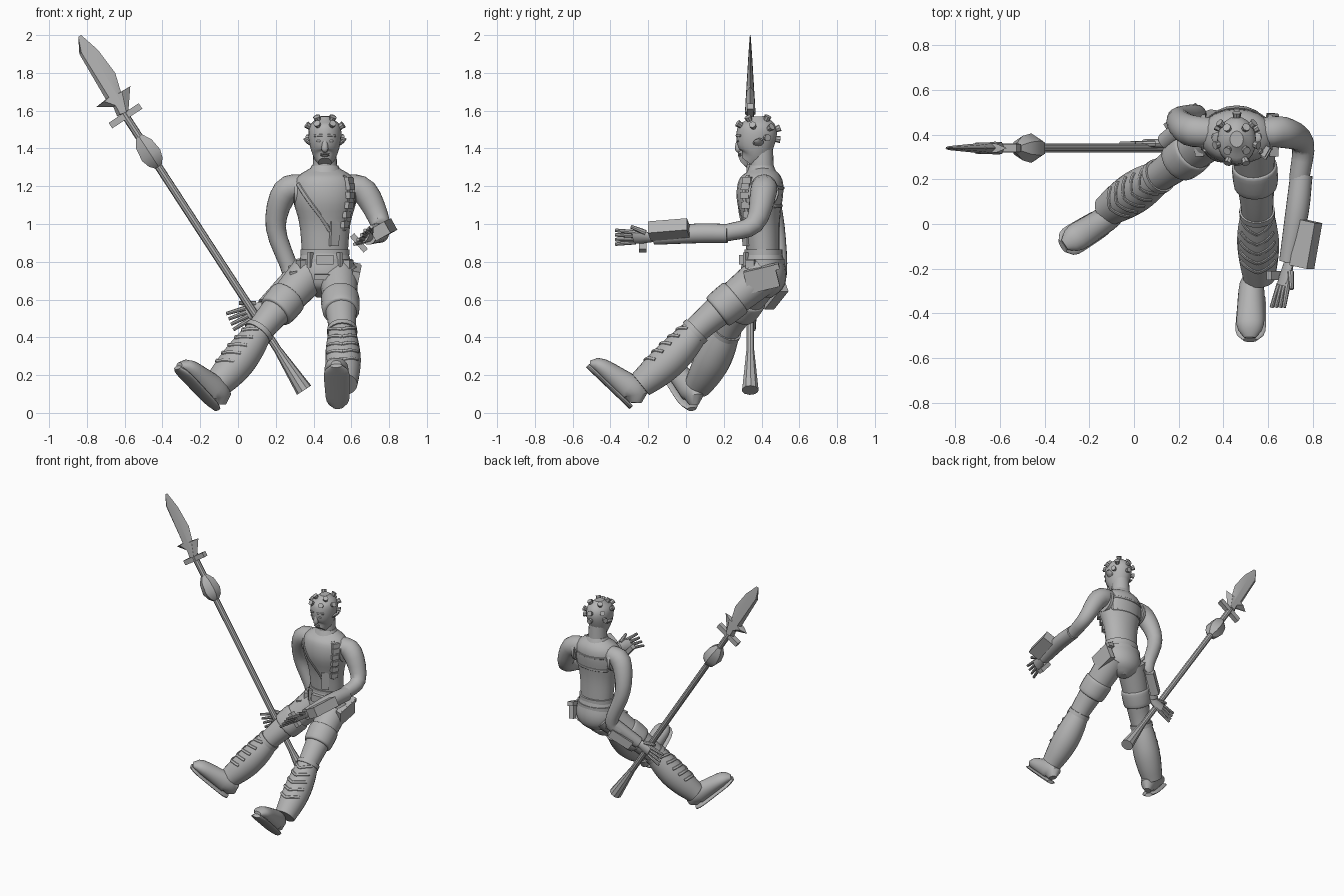
import bpy, bmesh
from math import sin, cos, pi
from mathutils import Vector, Matrix

if "Cube" in bpy.data.objects:
    bpy.data.objects.remove(bpy.data.objects["Cube"])

plain_grey = bpy.data.materials.new("plain_grey")
plain_grey.use_nodes = True
plain_grey.diffuse_color = (.45, .45, .45, 1)
plain_grey.node_tree.nodes["Principled BSDF"].inputs["Base Color"].default_value = plain_grey.diffuse_color

FRONT, BACK = -pi / 2, pi / 2
BODY_X = .46
ACROSS, DEPTH, UP = Vector((1, 0, 0)), Vector((0, 1, 0)), Vector((0, 0, 1))
parts = []


def finish(name, bm):
    bmesh.ops.recalc_face_normals(bm, faces=bm.faces)
    mesh = bpy.data.meshes.new(name)
    bm.to_mesh(mesh)
    bm.free()
    mesh.materials.append(plain_grey)
    part = bpy.data.objects.new(name, mesh)
    bpy.context.collection.objects.link(part)
    parts.append(part)


def loft(name, stations, hint=ACROSS, sides=20):
    """Skin ellipses (centre, half width, half depth) and return a surface sampler."""
    centres = [centre for centre, width, depth in stations]
    last = len(stations) - 1
    frames = []
    for i, (centre, width, depth) in enumerate(stations):
        along = (centres[min(i + 1, last)] - centres[max(i - 1, 0)]).normalized()
        u = (hint - along * hint.dot(along)).normalized()
        frames.append((centre, u * width, along.cross(u) * depth))

    def surface(fraction, angle, offset=0):
        place = fraction * last
        i = min(int(place), last - 1)
        centre, u, v = (a.lerp(b, place - i) for a, b in zip(frames[i], frames[i + 1]))
        reach = u * cos(angle) + v * sin(angle)
        return centre + reach + reach.normalized() * offset

    bm = bmesh.new()
    rings = [[bm.verts.new(surface(i / last, 2 * pi * k / sides)) for k in range(sides)]
             for i in range(last + 1)]
    for lower, upper in zip(rings, rings[1:]):
        for k in range(sides):
            bm.faces.new((lower[k - 1], lower[k], upper[k], upper[k - 1]))
    bm.faces.new(rings[0])
    bm.faces.new(rings[-1])
    finish(name, bm)
    return surface


def resample(knots, steps):
    """Smooth curve through the knots, radius included."""
    knots = [Vector(knot) for knot in knots]
    knots = [knots[0] * 2 - knots[1]] + knots + [knots[-1] * 2 - knots[-2]]
    points = []
    for a, b, c, d in zip(knots, knots[1:], knots[2:], knots[3:]):
        for i in range(steps):
            t = i / steps
            bend = (a * 2 - b * 5 + c * 4 - d) * t + (b * 3 - a - c * 3 + d) * t * t
            points.append(b + (c - a + bend) * t / 2)
    return points + [knots[-2]]


def tube(name, knots, hint=ACROSS, depth=1, sides=20, steps=4):
    """Round limb through knots (x, y, z, radius)."""
    curve = resample(knots, steps)
    return loft(name, [(p.xyz, p.w, p.w * depth) for p in curve], hint, sides)


def column(name, rows, depth, steps=4):
    """Upright body part from rows (y, z, half width)."""
    return tube(name, [(BODY_X, *row) for row in rows], depth=depth, steps=steps)


def rod(name, start, end, thick, tip, sides=8):
    tube(name, [(*start, thick), (*end, tip)], (start - end).orthogonal(), 1, sides, 1)


def band(name, surface, start, end, thick=.006):
    """Flat strip laid on a surface between two (fraction, angle) places."""
    start, end = Vector(start), Vector(end)
    middle = start.lerp(end, .5)
    outward = surface(*middle, 1) - surface(*middle)
    path = [surface(*start.lerp(end, i / 8), .002) for i in range(9)]
    loft(name, [(p, thick, thick * 2) for p in path], outward, 8)


def box(name, centre, size, x_axis=ACROSS, y_axis=DEPTH):
    x = Vector(x_axis).normalized()
    z = x.cross(Vector(y_axis)).normalized()
    turn = Matrix((x, z.cross(x), z)).transposed().to_4x4()
    bm = bmesh.new()
    bmesh.ops.create_cube(bm, size=1, matrix=Matrix.Translation(centre) @ turn @ Matrix.Diagonal((*size, 1)))
    finish(name, bm)


def stick(name, surface, fraction, angle, size):
    """Box of (thickness, width, height) that sits on a surface."""
    centre = surface(fraction, angle)
    outward = surface(fraction, angle, 1) - centre
    box(name, centre, size, outward, UP.cross(outward))


def ball(name, centre, size):
    bm = bmesh.new()
    bmesh.ops.create_uvsphere(bm, u_segments=12, v_segments=8, radius=1,
                              matrix=Matrix.Translation(centre) @ Matrix.Diagonal((*size, 1)))
    finish(name, bm)


# Torso, hips and belts
torso = column("torso", [(.41, .83, .12), (.4, 1, .135), (.39, 1.14, .17), (.4, 1.24, .155), (.4, 1.3, .07)], .72)
hips = column("hips", [(.42, .61, .04), (.42, .67, .13), (.41, .75, .15), (.41, .86, .12)], .8)
for height, radius in ((.85, .13), (.8, .145)):
    column("belt", [(.41, height - .015, radius), (.41, height + .015, radius)], .77, 1)
column("collar", [(.4, 1.27, .09), (.4, 1.31, .07)], .9)
stick("belt_buckle", hips, .85, FRONT, (.04, .09, .05))
stick("groin_flap", hips, .6, FRONT, (.03, .11, .03))
for side in (-1, 1):
    stick("belt_loop", hips, .85, FRONT + side * .6, (.03, .02, .08))
    stick("belt_pouch", hips, .75, FRONT + side, (.04, .05, .07))
    box("hip_pocket", (BODY_X + side * .16, .4, .71), (.04, .17, .12), (1, 0, -side * .2), (0, 1, .25))
    box("pocket_flap", (BODY_X + side * .16, .41, .76), (.046, .17, .03), (1, 0, -side * .2), (0, 1, .25))

# Chest straps, pouches and vest seams
band("chest_strap", torso, (.65, FRONT - 1), (.2, FRONT + .2))
band("shoulder_strap", torso, (.8, FRONT + .8), (.2, FRONT + .9))
stick("front_pouch", torso, .18, FRONT + .4, (.02, .05, .13))
for i in range(6):
    stick("chest_pouch", torso, .7 - i * .09, FRONT + .9, (.025, .05, .035))
for height in (.4, .65):
    band("back_seam", torso, (height, BACK - .9), (height, BACK + .9), .004)
for side in (-1, 1):
    band("side_seam", torso, (.4, BACK + side * .9), (.65, BACK + side * .9), .004)
    rod("armhole_trim", Vector((BODY_X + side * .14, .41, 1.17)), Vector((BODY_X + side * .16, .41, 1.17)),
        .082, .08, 20)

# Neck, head and face
column("neck", [(.4, 1.24, .068), (.4, 1.4, .06)], 1)
head = column("head", [(.33, 1.325, .035), (.36, 1.37, .066), (.37, 1.45, .086), (.38, 1.52, .08), (.38, 1.57, .03)],
              1.22)
column("nose", [(.28, 1.46, .009), (.275, 1.4, .018), (.285, 1.385, .01)], .9)
for height in (1.362, 1.371):
    ball("lip", (BODY_X, .286, height), (.024, .008, .005))
for side in (-1, 1):
    band("brow", head, (.52, FRONT + side * .15), (.52, FRONT + side * .7), .003)
    ball("eye", head(.44, FRONT + side * .4), (.014, .005, .006))
    ear = Vector((BODY_X + side * .07, .375, 1.42))
    tip = ear + Vector((side * .04, .02, .03))
    tube("ear", [(*ear, .024), (*ear.lerp(tip, .5), .027), (*tip, .012)], DEPTH, .4, 10)

# Rings of studs on the scalp
for height, count, turn in ((.55, 6, .5), (.72, 7, BACK), (.9, 4, .8)):
    for k in range(count):
        angle = 2 * pi * k / count + turn
        if height > .6 or sin(angle) > -.3:
            root = head(height, angle)
            outward = (root - Vector((BODY_X, .38, 1.46))).normalized()
            rod("scalp_stud", root - outward * .01, root + outward * .022, .014, .019)


# Legs with knee cuffs, ridged boots and shoes
def leg(side, hip, knee, ankle, heel, toe):
    hip, knee, ankle, heel, toe = (Vector(p) for p in (hip, knee, ankle, heel, toe))
    forward = (toe - heel).normalized()
    across = (knee - ankle).cross(forward).normalized()
    rise = forward.cross(across)
    tube(side + "_thigh", [(*hip, .105), (*hip.lerp(knee, .5), .092), (*knee, .075),
                           (*knee.lerp(ankle, .3), .066)], across)
    tube(side + "_knee_cuff", [(*hip.lerp(knee, f), r) for f, r in ((.48, .09), (.52, .102), (.76, .098), (.8, .08))],
         across)
    calf = []
    for f in (0, .25, .5, .75, 1):
        swell = sin(pi * f)
        calf.append((*(knee.lerp(ankle, .14 + .86 * f) - forward * swell * .012), .072 + swell * .022))
    boot = tube(side + "_boot", calf, across)
    tube(side + "_boot_rim", [(*knee.lerp(ankle, f), .08) for f in (.12, .18)], across)
    for i in range(5):
        low = .15 + i * .15
        for turn in (-1, 1):
            band(side + "_shin_chevron", boot, (low, BACK), (low - .1, BACK + turn), .005)
    upper, sole = [], []
    for i in range(13):
        f = i / 12
        rounding = max(.4, (1 - abs(2 * f - 1) ** 6) ** .5)
        width, height = (.056 + .01 * f) * rounding, (.16 - .08 * f) * rounding
        base = heel.lerp(toe, f)
        upper.append((base + rise * height / 2, width, height / 2))
        sole.append((base, width + .005, .013))
    loft(side + "_shoe", upper, across)
    loft(side + "_sole", sole, across)


leg("left", (.53, .42, .74), (.55, .1, .48), (.56, -.24, .15), (.53, -.29, .03), (.52, -.52, .25))
leg("right", (.38, .42, .74), (.15, .24, .48), (-.12, .06, .14), (-.11, .03, .02), (-.32, -.1, .24))


# Hands with four fingers and a thumb
def hand(side, wrist, forward, spread):
    wrist, forward, spread = Vector(wrist), Vector(forward).normalized(), Vector(spread).normalized()
    loft(side + "_palm", [(wrist + forward * reach, width, .02) for reach, width in
                          ((-.03, .028), (0, .03), (.05, .04), (.09, .04))], spread, 12)
    for k in range(4):
        offset = 1.5 - k
        root = wrist + forward * .08 + spread * offset * .021
        rod(side + "_finger", root, root + (forward + spread * offset * .09) * .11, .013, .009)
    root = wrist + forward * .025 + spread * .03
    rod(side + "_thumb", root, root + (forward + spread * .5) * .08, .015, .01)


# Arms, sleeves and strapped devices
tube("left_arm", [(.56, .41, 1.2, .065), (.67, .41, 1.17, .07), (.755, .36, 1, .052), (.74, .2, .95, .045)])
tube("left_sleeve", [(.75, .22, .95, .05), (.73, .05, .95, .052), (.69, -.17, .93, .04)])
tube("right_arm", [(.36, .41, 1.2, .065), (.25, .42, 1.17, .07), (.2, .47, .98, .053), (.28, .49, .74, .045),
                   (.24, .45, .67, .045)], DEPTH)
tube("right_sleeve", [(.28, .48, .72, .046), (.14, .37, .57, .04)], DEPTH)
hand("left", (.69, -.19, .93), (-.25, -1, 0), (.6, 0, .8))
hand("right", (.13, .36, .56), (-.9, 0, -.4), (-.4, 0, .9))
box("left_wrist_device", (.77, -.09, .97), (.09, .21, .07), (.9, -.2, .5), (.3, 1, .15))
box("left_hand_grip", (.64, -.23, .9), (.03, .04, .11), (.7, 0, .6))
box("right_wrist_device", (.22, .47, .62), (.17, .06, .06), (.6, .4, .5), (-.5, .8, 0))

# Spear shaft, faceted bulb, flared butt and guard
socket, butt = Vector((-.62, .34, 1.61)), Vector((.35, .34, .12))
rod("spear_shaft", socket, butt, .021, .021, 10)
bulb = ((.1, .025), (.125, .055), (.165, .066), (.19, .05), (.205, .024))
tube("spear_bulb", [(*socket.lerp(butt, f), r) for f, r in bulb], DEPTH, 1, 6, 1)
rod("spear_butt", socket.lerp(butt, .86), butt, .022, .045, 10)
box("spear_guard", socket.lerp(butt, .025), (.19, .035, .035), DEPTH.cross(butt - socket))

# Barbed blade with a raised middle that thins toward the tip
outline = ((-.83, 2), (-.84, 1.9), (-.7, 1.66), (-.75, 1.62), (-.66, 1.62), (-.64, 1.57), (-.58, 1.6),
           (-.57, 1.73), (-.62, 1.7), (-.65, 1.8), (-.74, 1.92))
bm = bmesh.new()
edge = [bm.verts.new((x, socket.y, z)) for x, z in outline]
for face in (-1, 1):
    ridge = []
    for corner in edge:
        spine = socket + (corner.co - socket).project(socket - butt)
        bulge = DEPTH * face * (.003 + (2 - corner.co.z) * .06)
        ridge.append(bm.verts.new(spine.lerp(corner.co, .5) + bulge))
    for k in range(len(edge)):
        bm.faces.new((edge[k - 1], edge[k], ridge[k], ridge[k - 1]))
    bm.faces.new(ridge)
finish("spear_blade", bm)

# Smooth shading that keeps hard corners
bpy.ops.object.select_all(action="DESELECT")
for part in parts:
    part.select_set(True)
bpy.context.view_layer.objects.active = parts[0]
bpy.ops.object.shade_smooth_by_angle(angle=.6)
